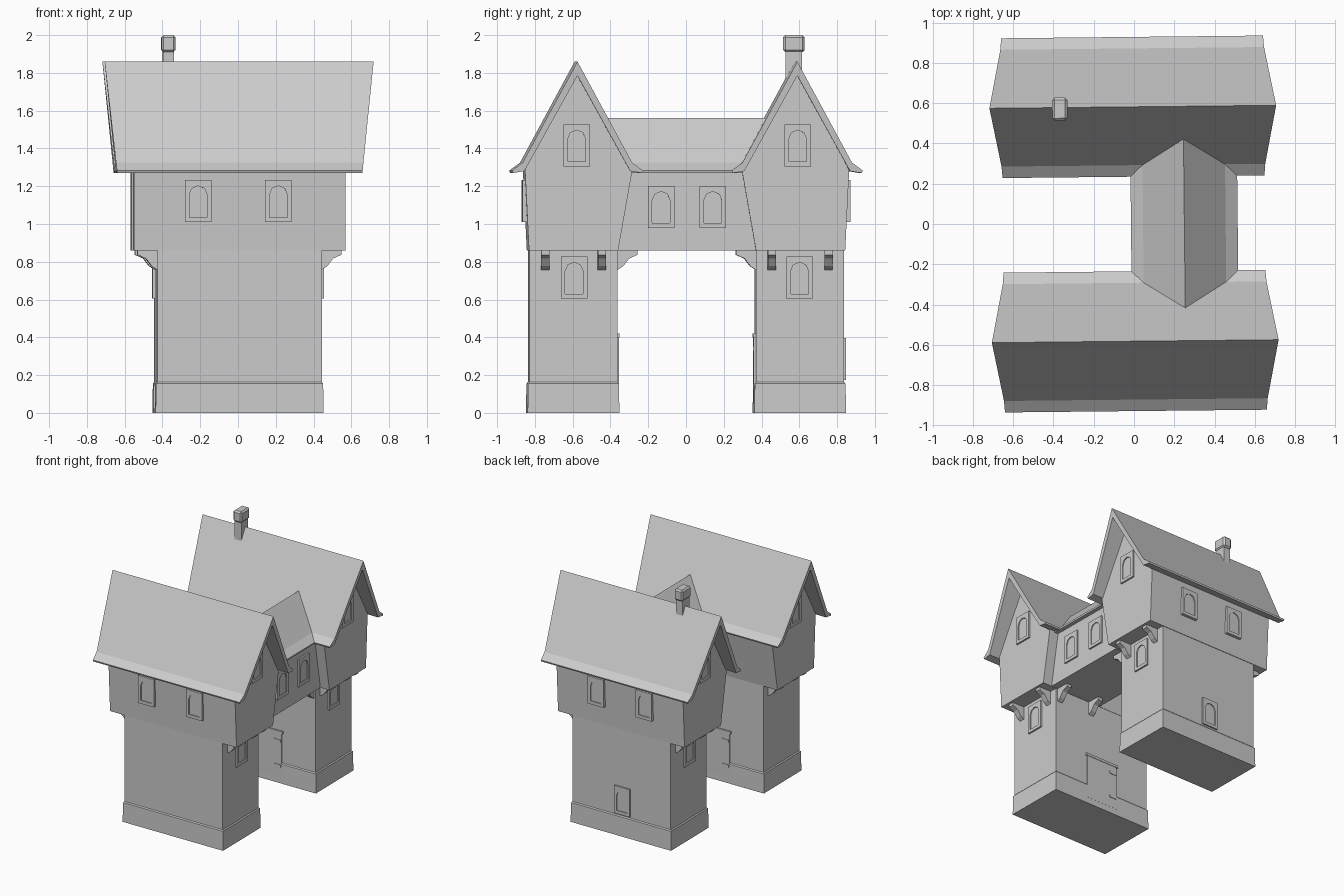
import bpy, bmesh
from math import radians, sin, cos, pi
from mathutils import Matrix, Vector

if "Cube" in bpy.data.objects:
    bpy.data.objects.remove(bpy.data.objects["Cube"])

TURN = Matrix.Rotation(radians(0.6), 4, 'Z')   # whole building sits slightly turned
EAST, WEST, SOUTH, NORTH = pi / 2, -pi / 2, 0, pi


def make(name, verts, faces, matrix=Matrix()):
    bm = bmesh.new()
    vs = [bm.verts.new(v) for v in verts]
    for f in faces:
        bm.faces.new([vs[i] for i in f])
    bmesh.ops.recalc_face_normals(bm, faces=bm.faces)
    mesh = bpy.data.meshes.new(name)
    bm.to_mesh(mesh)
    bm.free()
    ob = bpy.data.objects.new(name, mesh)
    bpy.context.collection.objects.link(ob)
    ob.matrix_world = TURN @ matrix
    return ob


def loft(name, rings, matrix=Matrix()):
    n = len(rings[0])
    faces = [tuple(range(n)), tuple((len(rings) - 1) * n + i for i in range(n))]
    for k in range(len(rings) - 1):
        for i in range(n):
            j = (i + 1) % n
            faces.append((k * n + i, k * n + j, k * n + n + j, k * n + n + i))
    return make(name, [v for r in rings for v in r], faces, matrix)


def box(name, x, y, z, matrix=Matrix()):
    ring = lambda h: [(x[0], y[0], h), (x[1], y[0], h), (x[1], y[1], h), (x[0], y[1], h)]
    return loft(name, [ring(z[0]), ring(z[1])], matrix)


def facing(x, y, z, angle):
    return Matrix.Translation((x, y, z)) @ Matrix.Rotation(angle, 4, 'Z')


def window(name, x, y, z, angle):
    # rectangular surround with an arched, recessed pane; local front is -y
    w, h, r, spring, d = 0.07, 0.222, 0.047, 0.145, 0.013
    inner = [(-r, 0.025), (r, 0.025)]
    inner += [(r * cos(i * pi / 4), spring + r * sin(i * pi / 4)) for i in range(5)]
    outer = [(-w, 0), (w, 0), (w, spring), (w, h), (0, h), (-w, h), (-w, spring)]
    at = lambda pts, dy: [(p[0], dy, p[1]) for p in pts]
    loft(name, [at(outer, 0.01), at(outer, -d), at(inner, -d), at(inner, -0.005)],
         facing(x, y, z, angle))


def bracket(name, x, y, angle):
    # curved timber support under an overhang
    prof = [(0.02, 0), (-0.105, 0), (-0.105, -0.025), (-0.06, -0.045),
            (-0.03, -0.085), (0, -0.105), (0.02, -0.105)]
    loft(name, [[(s * 0.022, p[0], p[1]) for p in prof] for s in (-1, 1)],
         facing(x, y, 0.862, angle))


for s, label in ((-1, "front"), (1, "back")):
    outward, inward = (SOUTH, NORTH) if s < 0 else (NORTH, SOUTH)

    # lower tower with plinth
    rings = []
    for z, g in ((0, 0.01), (0.155, 0.007), (0.163, 0), (0.87, 0)):
        a, b, c = 0.435 + g, s * (0.367 - g), s * (0.833 + g)
        rings.append([(-a, b, z), (a, b, z), (a, c, z), (-a, c, z)])
    loft(label + "_tower", rings)

    # jettied upper storey with gables
    prof = [(0.365, 0.86), (0.837, 0.86), (0.858, 1.285), (0.582, 1.8), (0.29, 1.285)]
    loft(label + "_upper_storey", [[(x, s * y, z) for y, z in prof] for x in (-0.56, 0.56)])

    # flared roof, longer at the ridge
    half = [(0.29, 1.325), (0.347, 1.283), (0.342, 1.27), (0.28, 1.28)]
    prof = [(0, 1.86)] + half + [(0, 1.785)] + [(-y, z) for y, z in reversed(half)]
    loft(label + "_roof",
         [[(e * (0.65 + 0.062 * (z - 1.28) / 0.58), s * 0.582 + y, z) for y, z in prof]
          for e in (-1, 1)])

    # windows
    for x in (-0.22, 0.205):
        window(label + "_upper_window", x, s * 0.856, 1.01, outward)
    for e, ang in ((1, EAST), (-1, WEST)):
        window(label + "_gable_window", e * 0.56, s * 0.585, 1.305, ang)
    window(label + "_tower_window", 0.435, s * 0.597, 0.605, EAST)

    # brackets under the end overhangs
    for y in (0.45, 0.75):
        bracket(label + "_bracket", 0.435, s * y, EAST)
        bracket(label + "_bracket", -0.435, s * y, WEST)
    # brackets under the bridge
    for x in (0.1, 0.4):
        bracket(label + "_bridge_bracket", x, s * 0.366, inward)

    # passage door with lintel and hinges
    m = facing(0, s * 0.367, 0, inward)
    box(label + "_door", (-0.14, 0.14), (-0.01, 0.01), (0.05, 0.4), m)
    box(label + "_door_lintel", (-0.15, 0.15), (-0.013, 0.01), (0.4, 0.42), m)
    for z in (0.13, 0.33):
        box(label + "_hinge", (0.07, 0.135), (-0.014, 0), (z, z + 0.02), m)

window("rear_low_window", -0.01, 0.833, 0.175, NORTH)
window("rear_west_window", -0.435, 0.597, 0.605, WEST)

# bridge room over the passage
box("bridge_room", (0.02, 0.48), (-0.362, 0.362), (0.86, 1.29))
half = [(0.205, 1.325), (0.265, 1.283), (0.262, 1.27)]
prof = [(0, 1.56)] + half + [(-x, z) for x, z in reversed(half)]
loft("bridge_roof", [[(0.25 + x, y, z) for x, z in prof] for y in (-0.42, 0.42)])
for y in (-0.137, 0.137):
    window("bridge_window", 0.48, y, 0.98, EAST)
    window("bridge_window", 0.02, y, 0.98, WEST)

# chimney
box("chimney_shaft", (-0.392, -0.334), (0.53, 0.618), (1.6, 1.92))
cap = box("chimney_cap", (-0.4, -0.325), (0.517, 0.632), (1.91, 2.0))
bev = cap.modifiers.new("bevel", 'BEVEL')
bev.width = 0.012
bev.segments = 1
